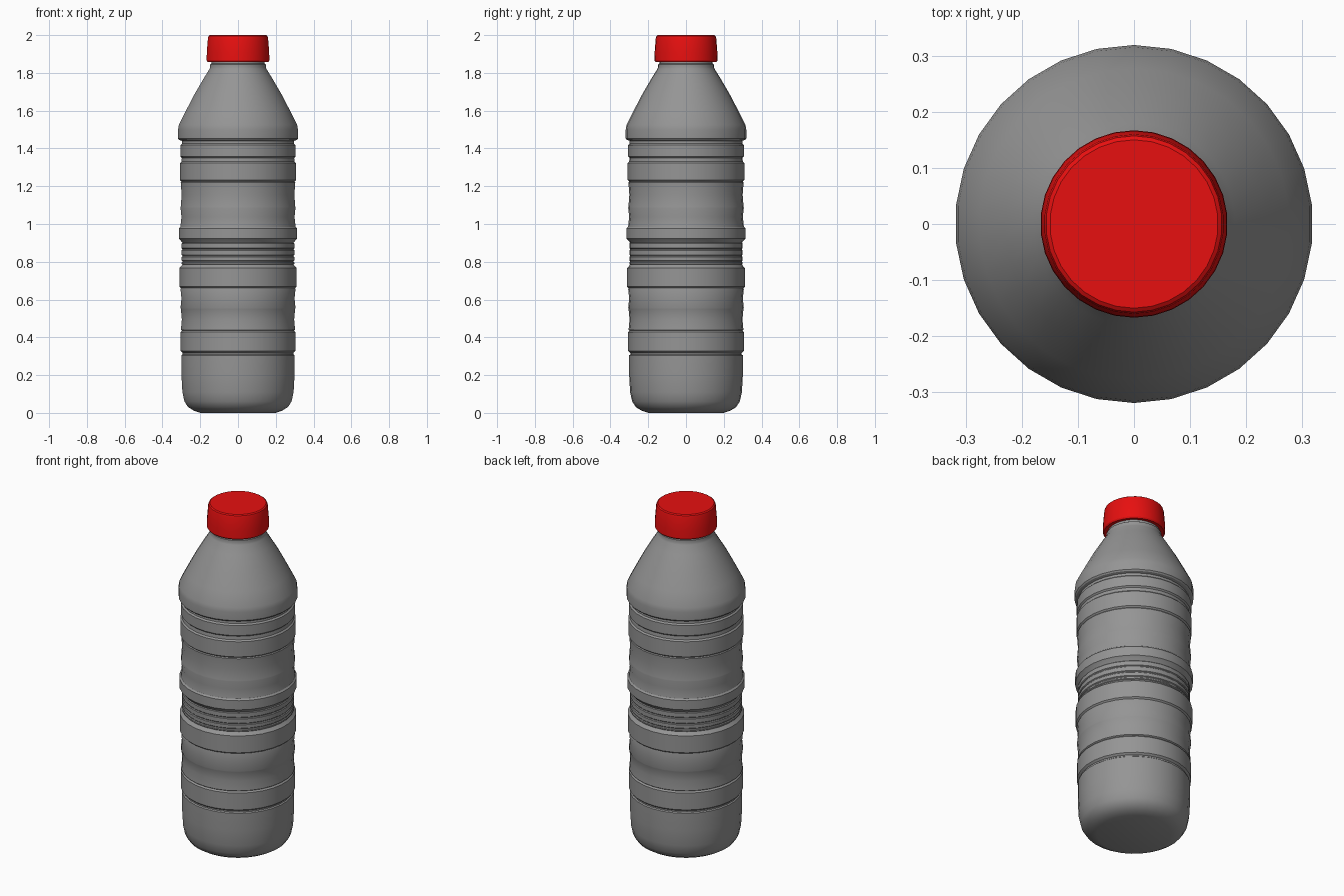
import bpy
import bmesh
from math import sin, cos, tau

SIDES = 30


def make_material(name, color, roughness):
    material = bpy.data.materials.new(name)
    material.use_nodes = True
    material.diffuse_color = color
    shader = material.node_tree.nodes["Principled BSDF"]
    shader.inputs["Base Color"].default_value = color
    shader.inputs["Roughness"].default_value = roughness
    return material


def lathe(name, profile, material):
    """Revolve (radius, height) points around z and close both ends."""
    bm = bmesh.new()
    rings = []
    for radius, height in profile:
        ring = []
        for step in range(SIDES):
            angle = tau * step / SIDES
            ring.append(bm.verts.new((radius * sin(angle), radius * cos(angle), height)))
        rings.append(ring)
    for lower, upper in zip(rings, rings[1:]):
        for i in range(SIDES):
            j = (i + 1) % SIDES
            bm.faces.new((lower[i], lower[j], upper[j], upper[i]))
    bm.faces.new(rings[0])
    bm.faces.new(rings[-1])
    bmesh.ops.recalc_face_normals(bm, faces=bm.faces)
    mesh = bpy.data.meshes.new(name)
    bm.to_mesh(mesh)
    bm.free()
    mesh.materials.append(material)
    part = bpy.data.objects.new(name, mesh)
    bpy.context.collection.objects.link(part)
    bpy.ops.object.select_all(action="DESELECT")
    part.select_set(True)
    bpy.context.view_layer.objects.active = part
    bpy.ops.object.shade_smooth_by_angle()
    return part


def band(bottom, top, radius, bevel=0.008):
    """Profile of one raised rib with softened edges."""
    return [
        (radius - bevel, bottom),
        (radius, bottom + bevel),
        (radius, top - bevel),
        (radius - bevel, top),
    ]


def hollow(bottom, top, radius, depth=0.005):
    """Profile of one shallow concave panel between ribs."""
    return [(radius, bottom), (radius - depth, (bottom + top) / 2), (radius, top)]


default_cube = bpy.data.objects.get("Cube")
if default_cube:
    bpy.data.objects.remove(default_cube, do_unlink=True)

grey = make_material("grey plastic", (0.3, 0.3, 0.3, 1), 0.5)
red = make_material("red plastic", (0.8, 0.005, 0.005, 1), 0.5)

# Rounded base
body = [(0.2, 0), (0.235, 0.012), (0.265, 0.03), (0.285, 0.06), (0.296, 0.11), (0.301, 0.2)]
body += [(0.301, 0.305), (0.295, 0.31), (0.295, 0.318)]

# Lower ribs and panels
body += band(0.32, 0.435, 0.306)
body += hollow(0.44, 0.55, 0.304)
body += hollow(0.555, 0.655, 0.306)
body += band(0.66, 0.775, 0.312)

# Narrow waist with fine rings
for bottom, top in ((0.785, 0.8), (0.803, 0.83), (0.833, 0.865), (0.868, 0.9)):
    body += band(bottom, top, 0.3, 0.004)

# Upper ribs and panels
body += band(0.915, 0.985, 0.315)
body += hollow(0.99, 1.085, 0.306)
body += hollow(1.09, 1.22, 0.305)
body += band(1.225, 1.33, 0.309)
body += band(1.35, 1.425, 0.307)
body += [(0.298, 1.44)]

# Shoulder, tapering to the neck
body += [(0.313, 1.445), (0.319, 1.452), (0.319, 1.5), (0.315, 1.525)]
body += [(0.277, 1.6), (0.23, 1.69), (0.18, 1.775), (0.152, 1.82)]

# Neck ring and neck
body += [(0.148, 1.83), (0.148, 1.845), (0.14, 1.85), (0.14, 1.97)]
lathe("bottle_body", body, grey)

# Screw cap with a slightly flared skirt and rounded top edge
cap = [(0.135, 1.862), (0.162, 1.858), (0.167, 1.866), (0.166, 1.91)]
cap += [(0.16, 1.985), (0.157, 1.995), (0.15, 2)]
lathe("cap", cap, red)
